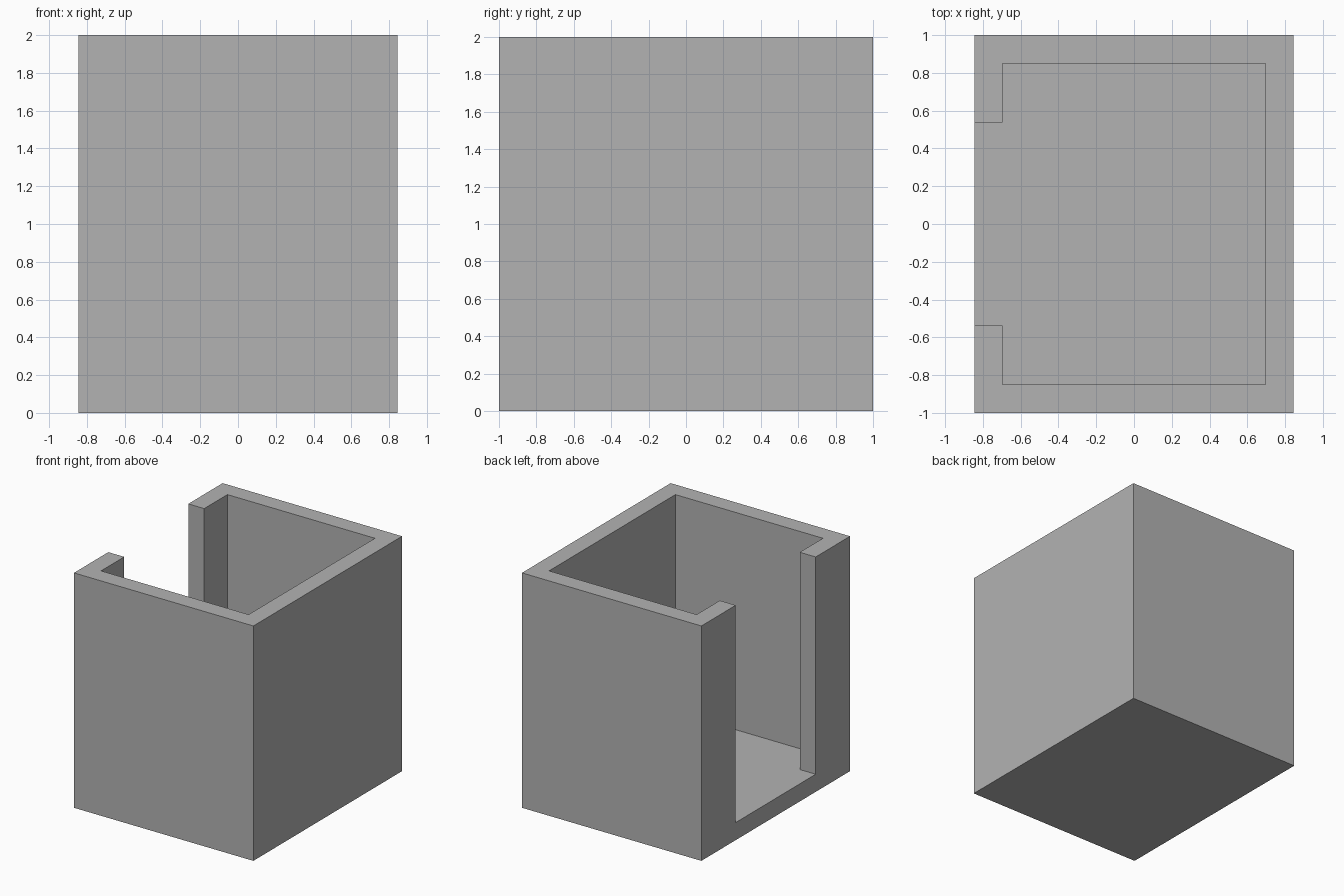
import bpy
import bmesh

default_cube = bpy.data.objects.get("Cube")
if default_cube:
    bpy.data.objects.remove(default_cube, do_unlink=True)

HALF_X, HALF_Y, HEIGHT = 0.845, 1.0, 2.0
WALL = 0.15
DOOR = 0.538  # half width of the doorway


def prism(name, profile, bottom, top):
    """Extrude a closed xy profile upward into a solid."""
    bm = bmesh.new()
    base = bm.faces.new([bm.verts.new((x, y, bottom)) for x, y in profile])
    raised = bmesh.ops.extrude_face_region(bm, geom=[base])["geom"]
    verts = [v for v in raised if isinstance(v, bmesh.types.BMVert)]
    bmesh.ops.translate(bm, verts=verts, vec=(0, 0, top - bottom))
    bmesh.ops.recalc_face_normals(bm, faces=bm.faces)
    mesh = bpy.data.meshes.new(name)
    bm.to_mesh(mesh)
    bm.free()
    obj = bpy.data.objects.new(name, mesh)
    bpy.context.collection.objects.link(obj)
    return obj


# Solid outer block
outer = [(-HALF_X, -HALF_Y), (HALF_X, -HALF_Y), (HALF_X, HALF_Y), (-HALF_X, HALF_Y)]
box = prism("open_box", outer, 0, HEIGHT)

# Cavity and doorway in one cutter, open at the top and on the right side
ix, iy = HALF_X - WALL, HALF_Y - WALL
half = [(ix, iy), (-ix, iy), (-ix, DOOR), (-HALF_X - WALL, DOOR)]
cavity = half + [(x, -y) for x, y in reversed(half)]
cutter = prism("cavity_cutter", cavity, WALL, HEIGHT + WALL)
cutter.hide_render = True

# Apply the cut and discard the cutter
cut = box.modifiers.new("cavity", "BOOLEAN")
cut.operation = "DIFFERENCE"
cut.solver = "EXACT"
cut.object = cutter
bpy.context.view_layer.objects.active = box
bpy.ops.object.modifier_apply(modifier=cut.name)
bpy.data.objects.remove(cutter, do_unlink=True)

# Plain grey finish
grey = bpy.data.materials.new("plain_grey")
grey.use_nodes = True
colour = (0.45, 0.45, 0.45, 1)
grey.diffuse_color = colour
grey.node_tree.nodes["Principled BSDF"].inputs["Base Color"].default_value = colour
box.data.materials.clear()
box.data.materials.append(grey)
